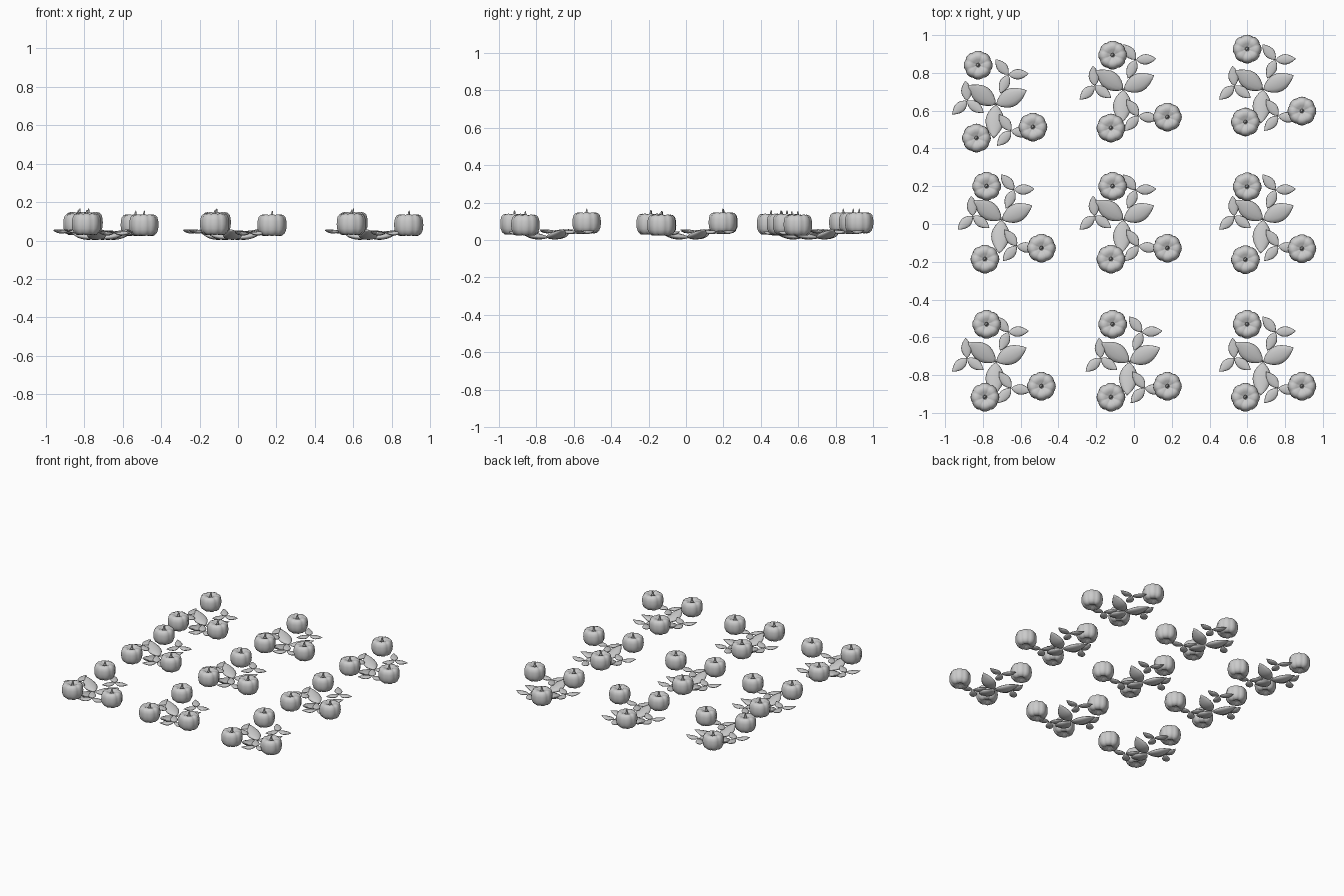
import bpy, bmesh
from math import pi, sin, cos, radians
from mathutils import Matrix, Vector

if "Cube" in bpy.data.objects:
    bpy.data.objects.remove(bpy.data.objects["Cube"])


def finish(bm, name):
    bmesh.ops.recalc_face_normals(bm, faces=bm.faces)
    for f in bm.faces:
        f.smooth = True
    me = bpy.data.meshes.new(name)
    bm.to_mesh(me)
    bm.free()
    return me


def skin(bm, rings, start, end):
    # bridge closed rings and cap with end points
    n = len(rings[0])
    a, b = bm.verts.new(start), bm.verts.new(end)
    vs = [[bm.verts.new(p) for p in r] for r in rings]
    for i in range(n):
        j = (i + 1) % n
        bm.faces.new((a, vs[0][j], vs[0][i]))
        bm.faces.new((b, vs[-1][i], vs[-1][j]))
        for r, s in zip(vs, vs[1:]):
            bm.faces.new((r[i], r[j], s[j], s[i]))


def add_leaf(bm, length, width, thick, matrix):
    # plump pointed leaf along +x
    rings = []
    for k in range(1, 10):
        t = k / 10
        w = sin(pi * t ** 0.9) ** 0.9
        droop = 0.06 * length * sin(pi * t)
        rings.append([matrix @ Vector((length * t, width / 2 * w * cos(2 * pi * i / 12),
                      thick / 2 * w * sin(2 * pi * i / 12) - droop)) for i in range(12)])
    skin(bm, rings, matrix @ Vector((0, 0, 0)), matrix @ Vector((length, 0, 0)))


def clover(name, angles, length, width, thick, tilt):
    bm = bmesh.new()
    for a in angles:
        add_leaf(bm, length, width, thick,
                 Matrix.Rotation(radians(a), 4, 'Z') @ Matrix.Rotation(-radians(tilt), 4, 'Y'))
    return finish(bm, name)


def fruit_mesh():
    # lobed barrel with dimples at both ends
    bm = bmesh.new()
    prof = [(.018, .014), (.035, .003), (.052, .004), (.066, .016), (.074, .035), (.076, .058),
            (.075, .08), (.070, .1), (.060, .111), (.046, .115), (.03, .111), (.016, .103)]
    rings = []
    for r, z in prof:
        ring = []
        for i in range(48):
            a = 2 * pi * i / 48
            lobe = abs(cos(4 * a)) ** 0.6
            k = 0.94 + 0.06 * lobe
            ring.append((r * k * cos(a), r * k * sin(a), 0.058 + (z - 0.058) * (0.95 + 0.05 * lobe)))
        rings.append(ring)
    skin(bm, rings, (0, 0, .02), (0, 0, .097))
    # short pointed stem
    stem = [[(ox + r * cos(2 * pi * i / 8), r * sin(2 * pi * i / 8), z) for i in range(8)]
            for r, z, ox in ((.012, .1, 0), (.006, .112, 0), (.004, .128, .002))]
    skin(bm, stem, (0, 0, .096), (.003, 0, .136))
    return finish(bm, "fruit")


def place(mesh, name, loc):
    o = bpy.data.objects.new(name, mesh)
    o.location = loc
    bpy.context.collection.objects.link(o)


fruit = fruit_mesh()
big = clover("big_leaves", (145, 25, 266), .185, .098, .036, 14)
# hub position and leaf directions of the small sprigs
sprigs = [((.01, .18, .045), (130, 3, 246)),
          ((-.208, .042, .05), (95, 222, 324)),
          ((.024, -.117, .04), (126, -8, 227))]
small = [clover("small_leaves", a, .108, .055, .02, 3) for _, a in sprigs]

# fruit offset and leaf offset of each plant
plants = [((-.712, .641), (-.675, .61)), ((0, .694), (0, .689)), ((.712, .726), (.739, .689)),
          ((-.667, 0), (-.645, 0)), ((0, 0), (0, 0)), ((.712, -.003), (.739, 0)),
          ((-.667, -.731), (-.675, -.752)), ((0, -.731), (.032, -.752)), ((.712, -.731), (.739, -.752))]
for n, ((fx, fy), (lx, ly)) in enumerate(plants, 1):
    for x, y, z in ((-.113, .2, .033), (-.122, -.186, .026), (.177, -.128, .021)):
        place(fruit, f"fruit_{n}", (x + fx, y + fy, z))
    place(big, f"big_leaves_{n}", (-.056 + lx, .022 + ly, .014))
    for mesh, ((x, y, z), _) in zip(small, sprigs):
        place(mesh, f"leaf_sprig_{n}", (x + lx, y + ly, z))
